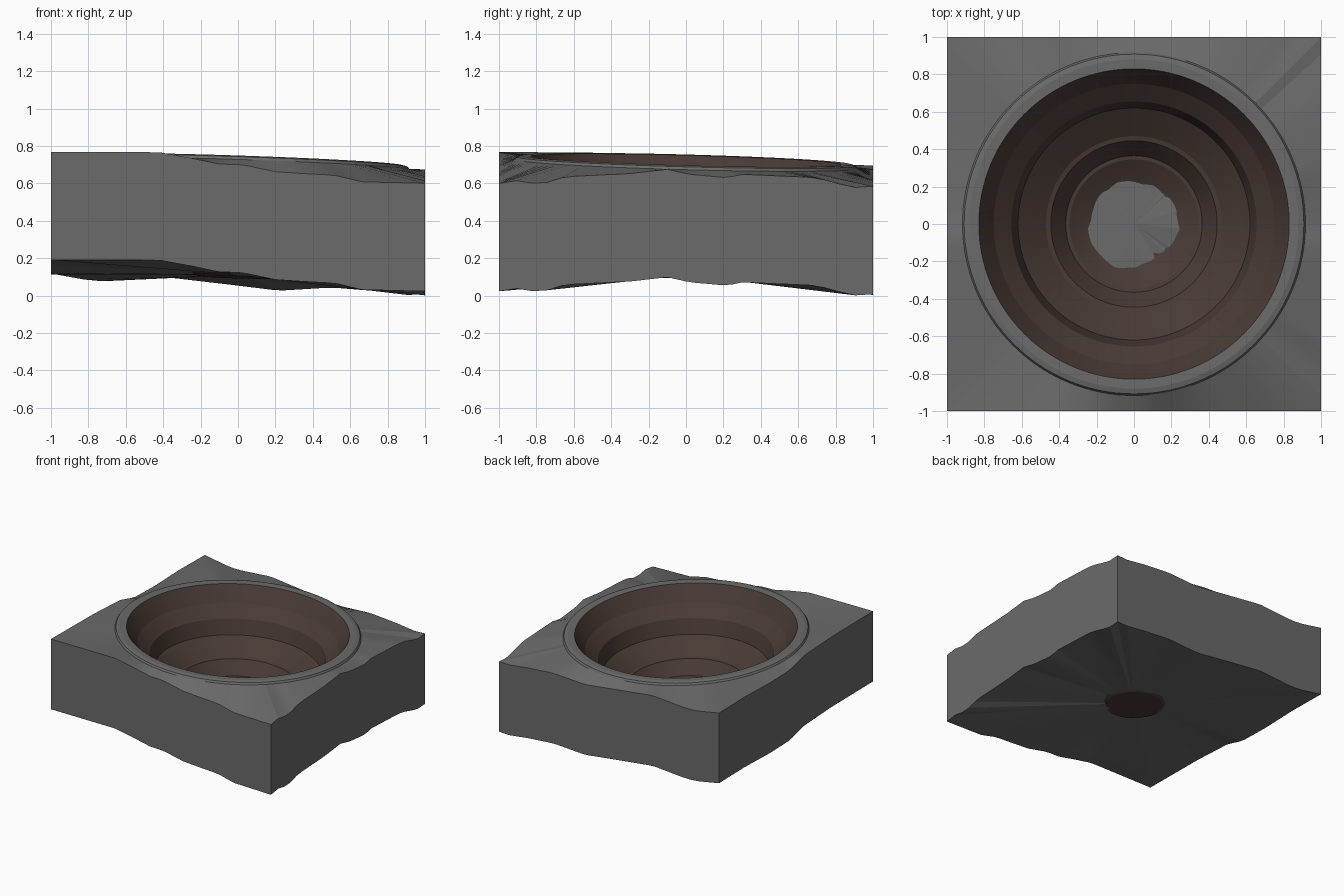
import bpy, bmesh, math

if "Cube" in bpy.data.objects:
    bpy.data.objects.remove(bpy.data.objects["Cube"])

N = 128            # radial segments
THICK = 0.577      # height of the side walls

# Terrain height along each side of the square (position, z)
FRONT = [(-1, .768), (-.42, .766), (-.25, .735), (-.1, .703), (.02, .70), (.2, .662), (.35, .652),
         (.52, .643), (.66, .608), (1, .60)]
RIGHT = [(-1, .60), (-.9, .615), (-.78, .593), (-.65, .635), (-.3, .652), (-.1, .675), (.02, .648),
         (.22, .63), (.3, .648), (.6, .635), (.7, .63), (.8, .603), (.89, .577), (1, .584)]
BACK = [(-1, .695), (-.78, .655), (-.68, .655), (-.4, .677), (0, .63), (.22, .603), (.5, .62),
        (.75, .60), (.9, .58), (1, .584)]
LEFT = [(-1, .768), (-.45, .763), (-.1, .745), (.08, .697), (.34, .69), (.66, .70), (1, .695)]


def lerp_table(tab, t):
    for (a, za), (b, zb) in zip(tab, tab[1:]):
        if t <= b:
            return za + (zb - za) * (t - a) / (b - a)
    return tab[-1][1]


def tilt(x, y):
    """Slope shared by the rim and the terraces."""
    return -.033 * x - .027 * y


def square_point(i):
    a = 2 * math.pi * i / N
    c, s = math.cos(a), math.sin(a)
    k = max(abs(c), abs(s))
    x, y = c / k, s / k
    if abs(c) >= abs(s):
        z = lerp_table(RIGHT if c > 0 else LEFT, y)
    else:
        z = lerp_table(BACK if s > 0 else FRONT, x)
    return x, y, z


def circle(r, z):
    pts = []
    for i in range(N):
        a = 2 * math.pi * i / N
        x, y = r * math.cos(a), r * math.sin(a)
        pts.append((x, y, z + tilt(x, y)))
    return pts


def material(name, colour):
    m = bpy.data.materials.new(name)
    m.diffuse_color = (*colour, 1)
    m.use_nodes = True
    m.node_tree.nodes["Principled BSDF"].inputs["Base Color"].default_value = m.diffuse_color
    return m


def build(name, loops, centre, mat):
    """Bridge successive closed loops and fan the last one to a centre point."""
    bm = bmesh.new()
    rows = [[bm.verts.new(p) for p in loop] for loop in loops]
    for top, low in zip(rows, rows[1:]):
        for i in range(N):
            j = (i + 1) % N
            bm.faces.new((top[i], low[i], low[j], top[j]))
    c = bm.verts.new(centre)
    for i in range(N):
        bm.faces.new((rows[-1][i], c, rows[-1][(i + 1) % N]))
    me = bpy.data.meshes.new(name)
    bm.to_mesh(me)
    bm.free()
    ob = bpy.data.objects.new(name, me)
    bpy.context.collection.objects.link(ob)
    me.materials.append(mat)
    ob.select_set(True)
    bpy.context.view_layer.objects.active = ob
    bpy.ops.object.shade_smooth_by_angle(angle=math.radians(12))
    ob.select_set(False)


edge = [square_point(i) for i in range(N)]
base = [(x, y, z - THICK) for x, y, z in edge]

# Ground block: raised rim, terrain skirt, side walls and underside
build("ground_block",
      [circle(.83, .723), circle(.88, .725), circle(.908, .718), circle(.917, .703), edge, base],
      (0, 0, .11), material("dark_stone", (.145, .145, .145)))

# Terraced pit
PROFILE = [(.83, .723), (.75, .60), (.655, .517), (.62, .40), (.47, .29), (.445, .284),
           (.365, .18), (.345, .178), (.23, .105), (.21, .097)]
build("terraced_pit", [circle(r, z) for r, z in PROFILE],
      (0, 0, .097), material("earth_brown", (.066, .043, .036)))
